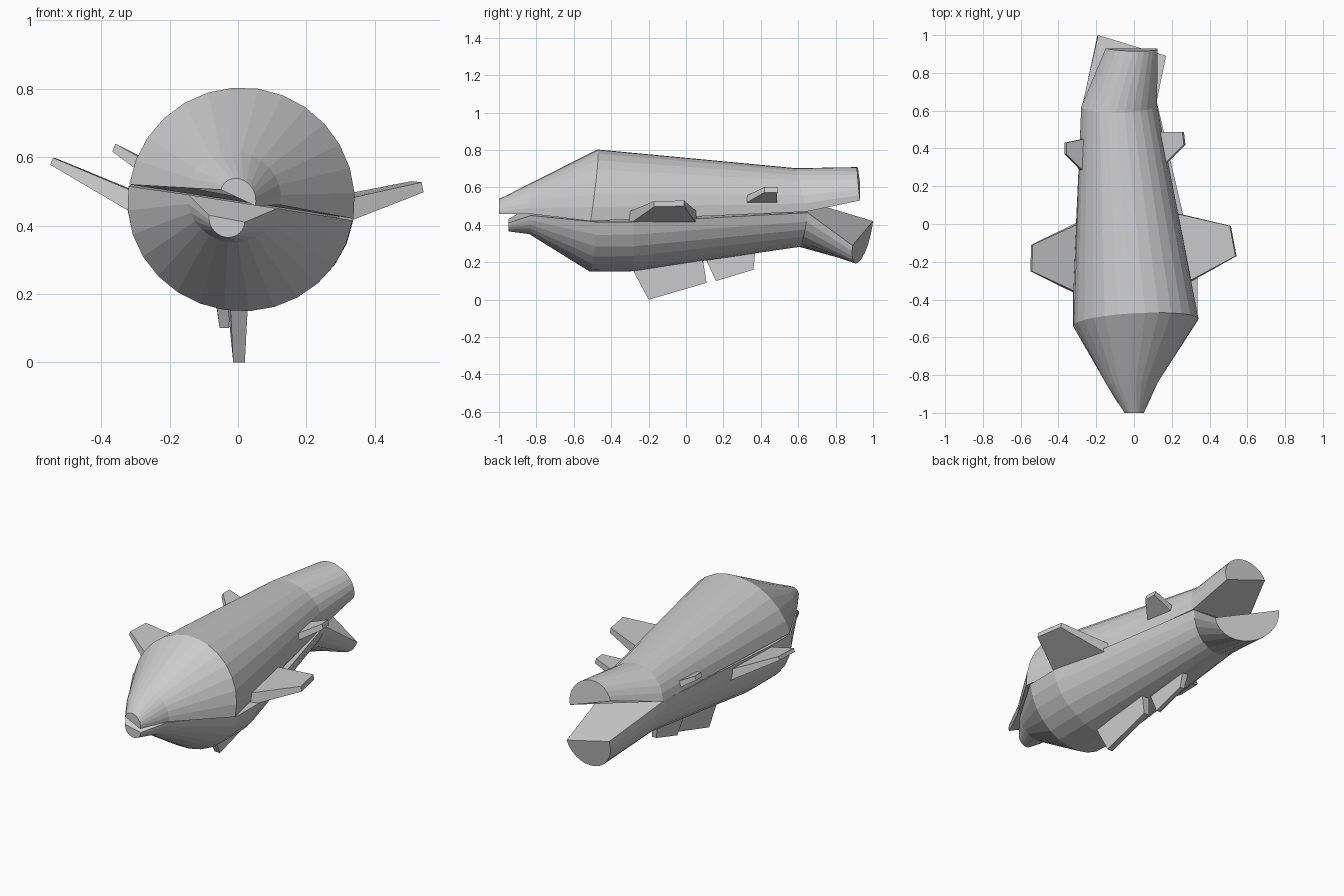
import bpy, bmesh, math
from mathutils import Vector as V

if "Cube" in bpy.data.objects:
    bpy.data.objects.remove(bpy.data.objects["Cube"])

SEG = 14


def finish(name, bm):
    bmesh.ops.recalc_face_normals(bm, faces=bm.faces)
    me = bpy.data.meshes.new(name)
    bm.to_mesh(me)
    bm.free()
    bpy.context.collection.objects.link(bpy.data.objects.new(name, me))


def half_shell(name, stations):
    """Loft half-ellipses, each given by left end, right end and apex."""
    bm = bmesh.new()
    rings = []
    for left, right, apex in stations:
        l, r, a = V(left), V(right), V(apex)
        c = (l + r) / 2
        u, v = r - c, a - c
        rings.append([bm.verts.new(c + u * math.cos(math.pi * i / SEG)
                                   + v * math.sin(math.pi * i / SEG))
                      for i in range(SEG + 1)])
    n = SEG + 1
    for p, q in zip(rings, rings[1:]):
        for i in range(n):
            j = (i + 1) % n
            bm.faces.new((p[i], p[j], q[j], q[i]))
    bm.faces.new(rings[0])
    bm.faces.new(rings[-1])
    finish(name, bm)


def fin(name, outline, root_t, tip_t, axis):
    """Tapered plate: root front, tip front, tip back, root back."""
    bm = bmesh.new()
    axis = V(axis).normalized()
    pts = [V(p) for p in outline]
    # sink the root into the body
    d0, d1 = pts[0] - pts[1], pts[3] - pts[2]
    inward = (d0 + d1).normalized() * 0.05
    pts[0] += inward
    pts[3] += inward
    th = (root_t, tip_t, tip_t, root_t)
    a = [bm.verts.new(p + axis * t / 2) for p, t in zip(pts, th)]
    b = [bm.verts.new(p - axis * t / 2) for p, t in zip(pts, th)]
    bm.faces.new(a)
    bm.faces.new(b[::-1])
    for i in range(4):
        j = (i + 1) % 4
        bm.faces.new((a[i], b[i], b[j], a[j]))
    finish(name, bm)


# Upper half: upper lip, throat, widest rim, tail root, upper tail end
half_shell("upper_body", [
    ((-.05, -1, .505), (.05, -1, .458), (.015, -1, .533)),
    ((-.145, -.85, .51), (.125, -.84, .46), (.01, -.84, .615)),
    ((-.318, -.53, .52), (.338, -.51, .42), (.06, -.47, .80)),
    ((-.28, .62, .54), (.12, .64, .47), (-.05, .59, .70)),
    ((-.15, .93, .625), (.12, .93, .53), (.025, .915, .70)),
])

# Lower half: lower lip, throat, rim, straight belly, tail root, lower tail end
half_shell("lower_body", [
    ((-.085, -.95, .43), (.02, -.95, .41), (-.038, -.95, .366)),
    ((-.145, -.85, .49), (.115, -.83, .45), (-.03, -.84, .352)),
    ((-.32, -.54, .515), (.335, -.48, .415), (-.04, -.52, .153)),
    ((-.32, -.35, .515), (.337, -.28, .415), (-.04, -.30, .155)),
    ((-.28, .60, .54), (.12, .65, .465), (-.10, .60, .285)),
    ((-.19, 1.0, .42), (.17, .89, .29), (-.05, .93, .207)),
])

# Large and small side fins
fin("right_large_fin", [(.34, -.30, .45), (.54, -.17, .512), (.51, -.01, .515), (.26, .065, .45)],
    .07, .03, (-.2, 0, 1))
fin("left_large_fin", [(-.34, -.37, .485), (-.545, -.25, .588), (-.54, -.11, .588), (-.33, .01, .485)],
    .06, .022, (.4, 0, 1))
fin("right_small_fin", [(.19, .32, .545), (.268, .42, .588), (.26, .488, .588), (.155, .505, .545)],
    .04, .03, (-.3, 0, 1))
fin("left_small_fin", [(-.30, .28, .585), (-.363, .37, .628), (-.363, .43, .628), (-.285, .47, .585)],
    .04, .025, (.4, 0, 1))

# Belly fins
fin("belly_large_fin", [(.005, -.29, .155), (.003, -.20, 0), (.003, .11, .09), (-.01, .10, .21)],
    .055, .034, (1, 0, 0))
fin("belly_small_fin", [(-.045, .10, .20), (-.04, .16, .10), (-.04, .36, .16), (-.055, .385, .25)],
    .045, .028, (1, 0, 0))
